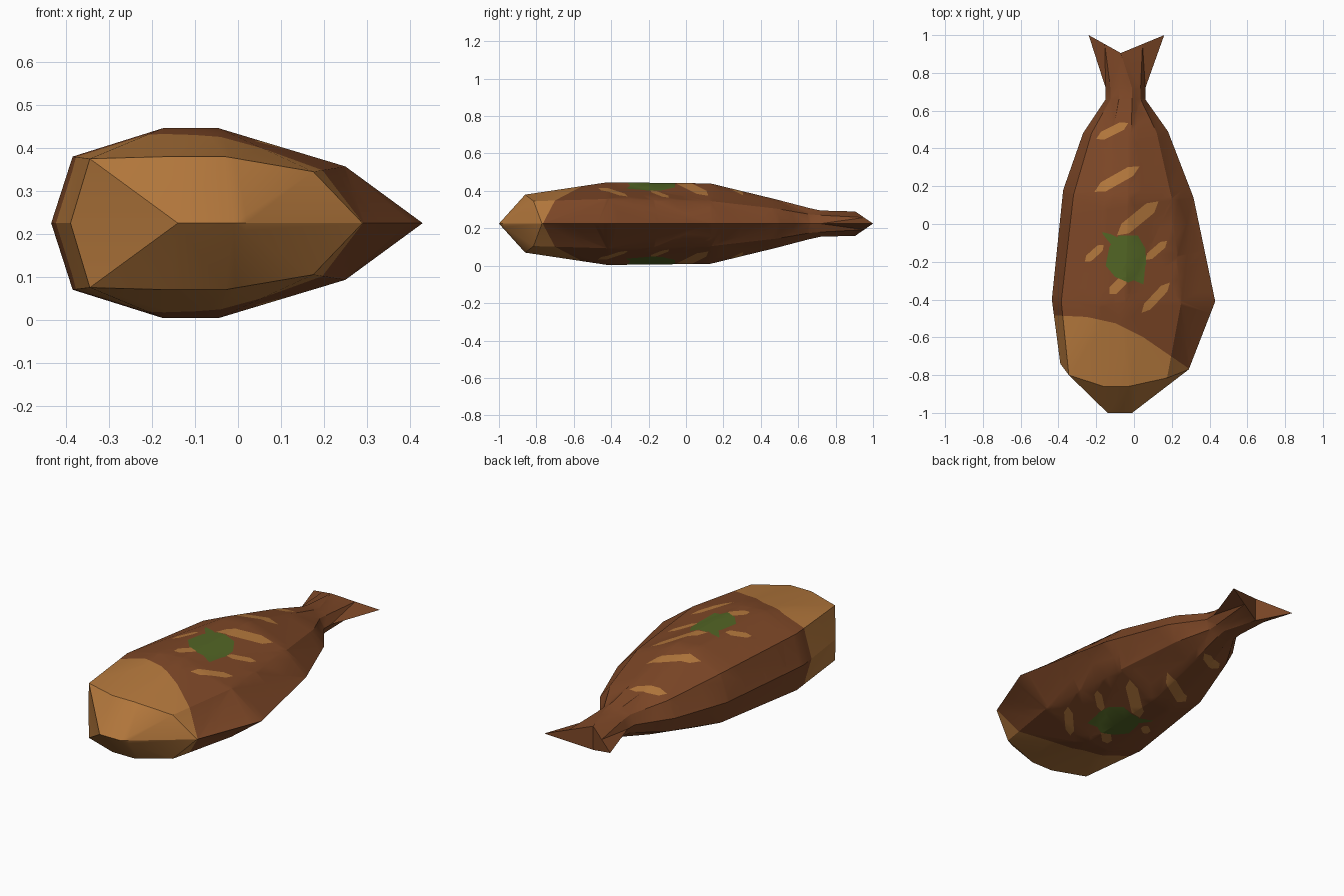
import bpy, bmesh, math
from mathutils import Vector

if "Cube" in bpy.data.objects:
    bpy.data.objects.remove(bpy.data.objects["Cube"])

MID = 0.225  # height of the sharp seam between upper and lower halves


def material(name, rgb):
    m = bpy.data.materials.new(name)
    m.diffuse_color = (*rgb, 1)
    m.use_nodes = True
    m.node_tree.nodes["Principled BSDF"].inputs["Base Color"].default_value = m.diffuse_color
    return m


# Stations from nose to tail: six x positions left to right,
# y of left edge / top / right edge, rise of left shoulder / top / right shoulder
stations = [
    ((-.14, -.14, -.14, -.01, -.01, -.01), (-1, -1, -1), (0, 0, 0)),
    ((-.39, -.345, -.16, -.03, .175, .29), (-.74, -.86, -.77), (.15, .155, .12)),
    ((-.435, -.385, -.175, -.045, .25, .43), (-.40, -.42, -.41), (.155, .221, .132)),
    ((-.375, -.32, -.15, -.03, .20, .315), (.18, .13, .14), (.135, .215, .12)),
    ((-.27, -.225, -.115, -.015, .12, .18), (.48, .48, .49), (.085, .13, .08)),
    ((-.15, -.125, -.08, -.01, .035, .06), (.66, .66, .66), (.05, .083, .05)),
    ((-.15, -.125, -.08, -.01, .035, .06), (.72, .72, .72), (.045, .07, .045)),
    ((-.24, -.155, -.07, -.07, .045, .16), (1, .905, 1), (.0325, .065, .0325)),
]


def ring(bm, xs, ys, hs):
    yl, yt, yr = ys
    yy = (yl, (yl + yt) / 2, yt, yt, (yr + yt) / 2, yr)
    hh = (0, hs[0], hs[1], hs[1], hs[2], 0)
    top = [bm.verts.new((x, y, MID + h)) for x, y, h in zip(xs, yy, hh)]
    low = [bm.verts.new((xs[i], yy[i], MID - hh[i])) for i in (4, 3, 2, 1)]
    return top + low


def paint(bm, poly, index):
    """Cut a convex counter-clockwise outline through both sides and colour it."""
    faces = list(bm.faces)
    for i, a in enumerate(poly):
        b = poly[(i + 1) % len(poly)]
        co = Vector((a[0], a[1], 0))
        no = Vector((b[1] - a[1], a[0] - b[0], 0)).normalized()
        geom = set(faces)
        for f in faces:
            geom.update(f.edges)
            geom.update(f.verts)
        res = bmesh.ops.bisect_plane(bm, geom=list(geom), dist=1e-5,
                                     plane_co=co, plane_no=no)
        faces = [f for f in res["geom"] if isinstance(f, bmesh.types.BMFace)
                 and (f.calc_center_median() - co).dot(no) < 0]
        if not faces:
            return
    for f in faces:
        f.material_index = index


def slash(x0, y0, x1, y1, width):
    a, b = Vector((x0, y0)), Vector((x1, y1))
    d = b - a
    s = Vector((d.y, -d.x)).normalized() * width / 2
    return [a, a + d * .2 + s, a + d * .8 + s, b, a + d * .8 - s, a + d * .2 - s]


# Lofted body
bm = bmesh.new()
rings = [ring(bm, *s) for s in stations]
for r, q in zip(rings, rings[1:]):
    for i in range(10):
        j = (i + 1) % 10
        bm.faces.new((r[i], r[j], q[j], q[i]))
# Tail end, one face per lobe
t = rings[-1]
bm.faces.new((t[0], t[1], t[2], t[8], t[9]))
bm.faces.new((t[3], t[4], t[5], t[6], t[7]))
bmesh.ops.remove_doubles(bm, verts=bm.verts[:], dist=1e-4)
bmesh.ops.recalc_face_normals(bm, faces=bm.faces[:])
bmesh.ops.triangulate(bm, faces=bm.faces[:])

# Pale head
paint(bm, [(-.6, -1.2), (.6, -1.2), (.45, -.875), (.05, -.60),
           (-.10, -.525), (-.25, -.492), (-.6, -.475)], 1)

# Pale slashes
for s in [(-.20, .45, -.03, .535, .045), (-.21, .17, .03, .305, .055),
          (-.09, -.06, .13, .12, .065), (-.26, -.20, -.16, -.11, .04),
          (.06, -.19, .175, -.09, .04), (-.13, -.37, -.04, -.28, .05),
          (.04, -.47, .19, -.31, .045)]:
    paint(bm, slash(*s), 1)

# Green herb leaf: rounded middle with two small points
paint(bm, [(-.15, -.22), (-.10, -.28), (-.03, -.31), (.04, -.28), (.065, -.21),
           (.06, -.13), (.02, -.06), (-.08, -.06), (-.13, -.12)], 2)
paint(bm, [(-.17, -.03), (-.165, -.055), (-.12, -.11), (-.06, -.07), (-.12, -.055)], 2)
paint(bm, [(-.02, -.29), (.05, -.32), (.06, -.22)], 2)

mesh = bpy.data.meshes.new("cooked_fish")
bm.to_mesh(mesh)
bm.free()
fish = bpy.data.objects.new("cooked_fish", mesh)
bpy.context.collection.objects.link(fish)
for name, rgb in [("roasted_brown", (.205, .063, .020)),
                  ("golden_tan", (.45, .185, .045)),
                  ("herb_green", (.085, .130, .018))]:
    mesh.materials.append(material(name, rgb))

# Smooth shading with sharp seam
bpy.context.view_layer.objects.active = fish
fish.select_set(True)
bpy.ops.object.shade_smooth_by_angle(angle=math.radians(30))
